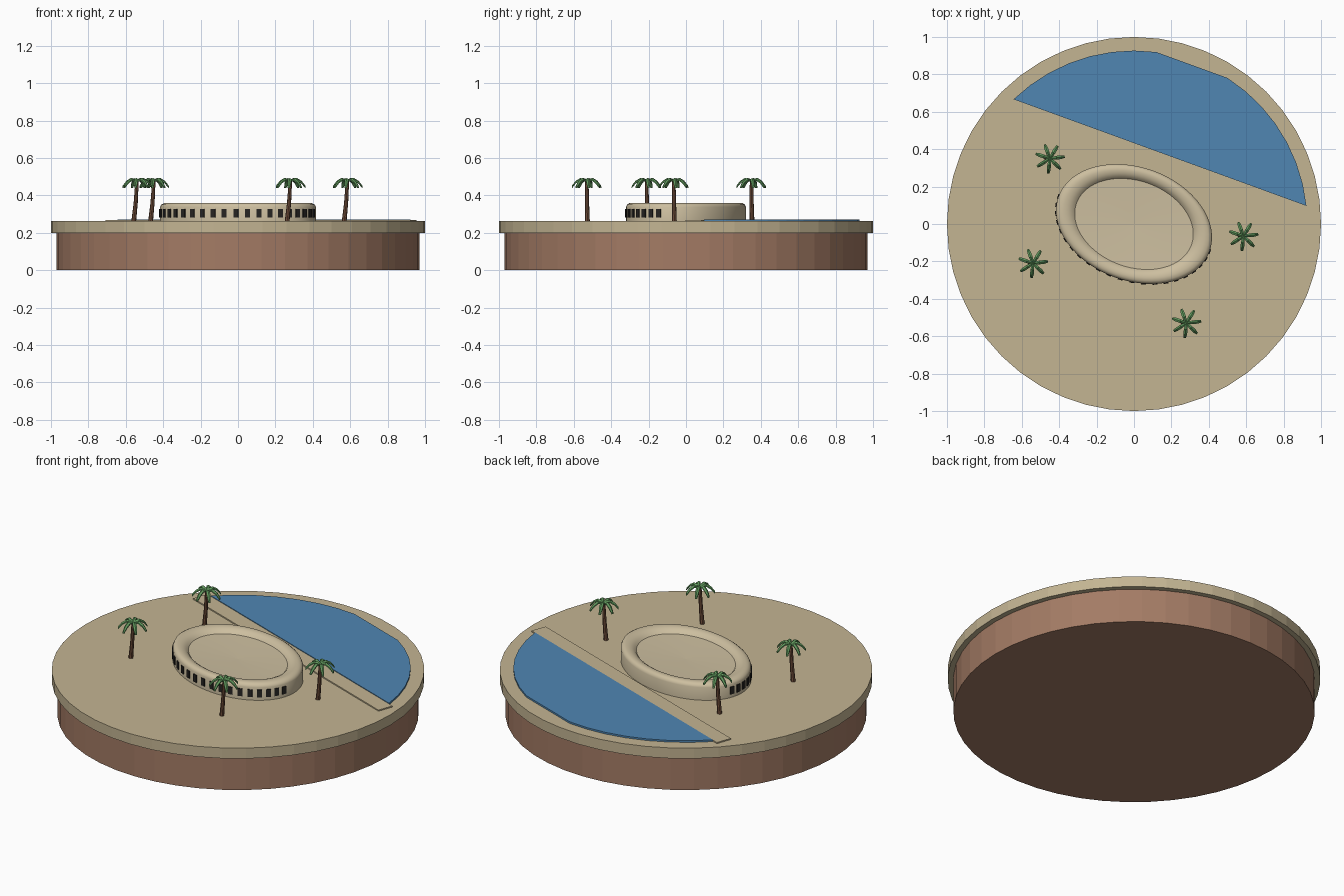
import bpy
import bmesh
from math import sin, cos, pi, radians
from mathutils import Matrix, Vector

cube = bpy.data.objects.get("Cube")
if cube:
    bpy.data.objects.remove(cube, do_unlink=True)

GROUND = 0.262
TILT = radians(-20)   # arena and shore share this heading


def material(name, rgb):
    mat = bpy.data.materials.new(name)
    mat.use_nodes = True
    color = (*rgb, 1)
    mat.diffuse_color = color
    bsdf = mat.node_tree.nodes["Principled BSDF"]
    bsdf.inputs["Base Color"].default_value = color
    bsdf.inputs["Roughness"].default_value = 0.9
    return mat


sand = material("sand", (0.55, 0.46, 0.29))
stone = material("pale stone", (0.61, 0.52, 0.35))
earth = material("earth brown", (0.37, 0.2, 0.13))
blue = material("water blue", (0.08, 0.24, 0.45))
dark = material("window dark", (0.02, 0.018, 0.016))
bark = material("bark brown", (0.17, 0.08, 0.045))
green = material("palm green", (0.12, 0.32, 0.11))


def finish(name, bm, mat, turn=0.0, smooth=False):
    bmesh.ops.recalc_face_normals(bm, faces=bm.faces)
    mesh = bpy.data.meshes.new(name)
    bm.to_mesh(mesh)
    bm.free()
    mesh.materials.append(mat)
    obj = bpy.data.objects.new(name, mesh)
    obj.rotation_euler.z = turn
    bpy.context.collection.objects.link(obj)
    if smooth:
        bpy.ops.object.select_all(action="DESELECT")
        obj.select_set(True)
        bpy.context.view_layer.objects.active = obj
        bpy.ops.object.shade_smooth_by_angle(angle=radians(40))
    return obj


def loft(bm, rings):
    """Skin rings of points and cap both ends."""
    loops = [[bm.verts.new(p) for p in ring] for ring in rings]
    count = len(loops[0])
    for low, high in zip(loops, loops[1:]):
        for i in range(count):
            j = (i + 1) % count
            bm.faces.new((low[i], low[j], high[j], high[i]))
    bm.faces.new(loops[0][::-1])
    bm.faces.new(loops[-1])


def ellipse(a, b, z, count, x=0.0, y=0.0):
    return [(x + a * cos(2 * pi * i / count), y + b * sin(2 * pi * i / count), z)
            for i in range(count)]


def plate(name, outline, low, high, mat, turn):
    bm = bmesh.new()
    loft(bm, [[(x, y, z) for x, y in outline] for z in (low, high)])
    return finish(name, bm, mat, turn)


# Round island: earth body with a wider sand slab
for name, radius, low, high, mat in (("earth_base", 0.97, 0, 0.2, earth),
                                     ("sand_slab", 1.0, 0.2, GROUND, sand)):
    bm = bmesh.new()
    loft(bm, [ellipse(radius, radius, z, 48) for z in (low, high)])
    finish(name, bm, mat)

# Lagoon: two arcs joined by a straight middle, closed by the shore chord
right_arc = [radians(26 + 51.4 * i / 7) for i in range(8)]
shore = [(0.927 * cos(a), 0.927 * sin(a)) for a in right_arc]
shore += [(-x, y) for x, y in reversed(shore)]
plate("lagoon", shore, GROUND - 0.004, 0.272, blue, TILT)
plate("beach_strip", [(-0.867, 0.313), (0.867, 0.313), (0.867, 0.405), (-0.867, 0.405)],
      GROUND - 0.004, 0.269, sand, TILT)

# Oval arena: wall, rounded rim and shallow bowl
A, B = 0.43, 0.303
profile = [(1, GROUND - 0.004), (1, 0.338), (0.985, 0.35), (0.95, 0.358), (0.9, 0.36),
           (0.84, 0.356), (0.79, 0.346), (0.76, 0.334), (0.01, 0.324)]
bm = bmesh.new()
loft(bm, [ellipse(A * s, B * s, z, 64) for s, z in profile])
finish("arena", bm, stone, TILT, smooth=True)

# Windows along the front half of the arena wall
bm = bmesh.new()
WINDOWS = 22
for i in range(WINDOWS):
    t = pi + pi * i / (WINDOWS - 1)
    normal = Vector((cos(t) / A, sin(t) / B, 0)).normalized()
    across = Vector((-normal.y, normal.x, 0))
    frame = Matrix((normal, across, Vector((0, 0, 1)))).transposed().to_4x4()
    place = Matrix.Translation((A * cos(t), B * sin(t), 0.304))
    bmesh.ops.create_cube(bm, size=1,
                          matrix=place @ frame @ Matrix.Diagonal((0.009, 0.026, 0.044, 1)))
finish("arena_windows", bm, dark, TILT)


# Palms: leaning tapered trunk and drooping fronds
def palm(number, x, y):
    bm = bmesh.new()
    trunk = [(-0.018, 0.003, 0.255, 0.013), (-0.007, 0.001, 0.36, 0.011),
             (0, 0, 0.475, 0.009)]
    loft(bm, [ellipse(r, r, z, 8, x + dx, y + dy) for dx, dy, z, r in trunk])
    finish(f"palm_trunk_{number}", bm, bark)

    bm = bmesh.new()
    spine = [(0, 0.48, 0.006), (0.035, 0.487, 0.01), (0.06, 0.472, 0.01),
             (0.08, 0.447, 0.006)]
    for k in range(7):
        turn = Matrix.Rotation(radians(7) + 2 * pi * k / 7, 3, "Z")
        rings = []
        for r, z, w in spine:
            section = [(r, -w, z - 0.008), (r, w, z - 0.008), (r, w, z), (r, 0, z + 0.006),
                       (r, -w, z)]
            rings.append([turn @ Vector(p) + Vector((x, y, 0)) for p in section])
        loft(bm, rings)
    finish(f"palm_fronds_{number}", bm, green)


for n, (px, py) in enumerate([(-0.45, 0.35), (-0.54, -0.21), (0.585, -0.065),
                              (0.28, -0.53)], 1):
    palm(n, px, py)
